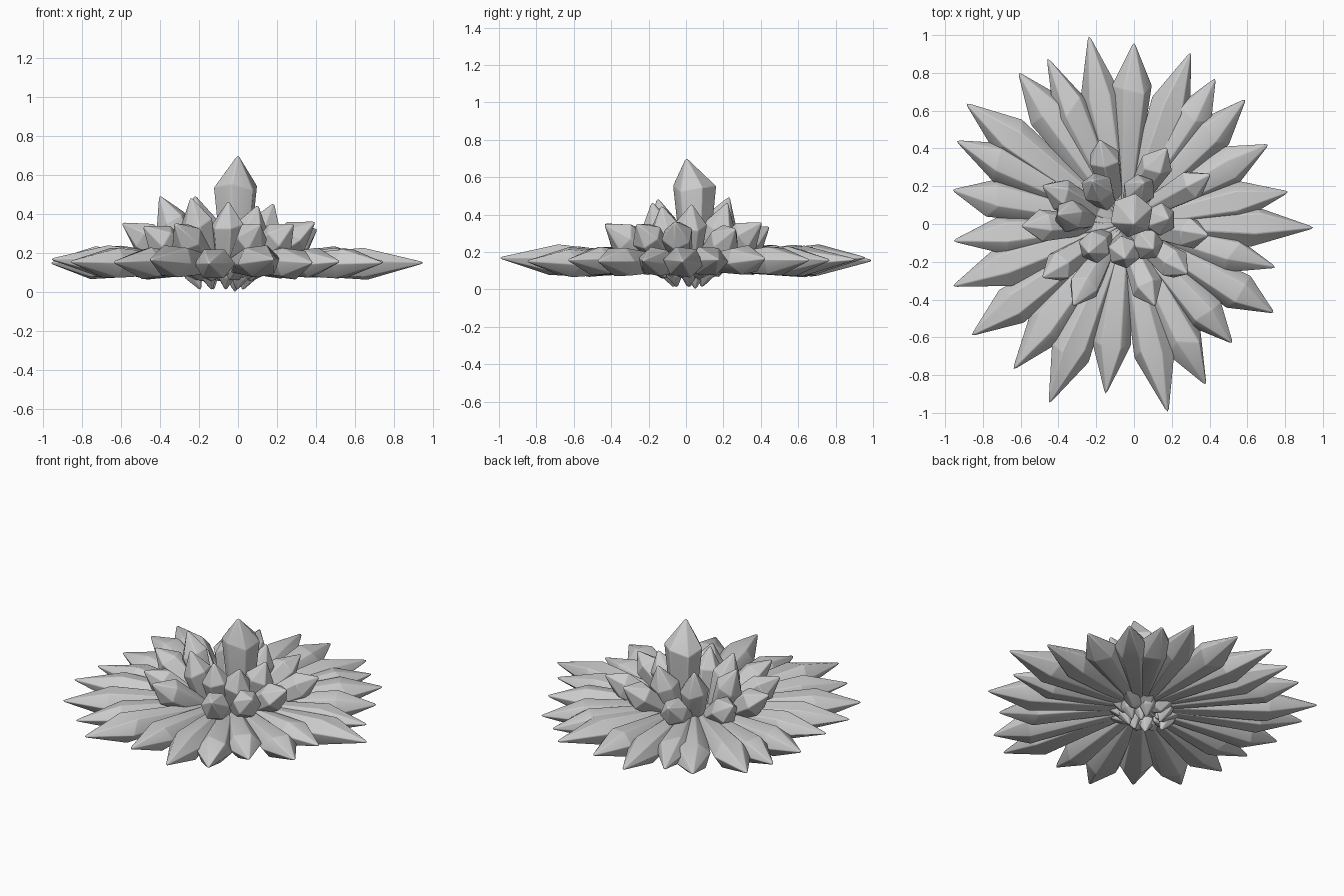
import bpy, math, random
from mathutils import Vector

if "Cube" in bpy.data.objects:
    bpy.data.objects.remove(bpy.data.objects["Cube"])

random.seed(4)


def crystal(name, base, tip, radius, shoulder, foot, foot_t=.1, lean=(0, 0, 0), roll=0.0, flat=1.0):
    """Hexagonal crystal: small pointed foot, flaring body, pointed tip."""
    base, tip = Vector(base), Vector(tip)
    axis = tip - base
    up = axis.normalized()
    side = up.cross(Vector((0, 0, 1)))
    side = side.normalized() if side.length > 0.2 else Vector((1, 0, 0))
    other = up.cross(side) * flat
    verts = [base]
    for t, r, wobble in ((foot_t, foot, 0), (shoulder, radius, 0.035)):
        for i in range(6):
            a = roll + i * math.tau / 6
            k = t + random.uniform(-wobble, wobble)
            verts.append(base + axis * k + (side * math.cos(a) + other * math.sin(a)) * r)
    # small overshoot makes up for the rounding of the tip
    verts.append(tip + up * .012 + Vector(lean))
    faces = []
    for i in range(6):
        j = (i + 1) % 6
        faces += [(0, 1 + j, 1 + i), (1 + i, 1 + j, 7 + j, 7 + i), (7 + i, 7 + j, 13)]
    mesh = bpy.data.meshes.new(name)
    mesh.from_pydata(verts, [], faces)
    obj = bpy.data.objects.new(name, mesh)
    bpy.context.collection.objects.link(obj)
    # softened facet edges
    bevel = obj.modifiers.new("soft_edges", "BEVEL")
    bevel.width = 0.005
    bevel.segments = 2
    bevel.limit_method = 'ANGLE'
    bevel.angle_limit = math.radians(20)
    bpy.context.view_layer.objects.active = obj
    obj.select_set(True)
    bpy.ops.object.shade_smooth_by_angle(angle=math.radians(35))
    obj.select_set(False)
    return obj


# flat outer ring: tips clockwise from the back
outer = [(-.24, 1.0), (0, .96), (.30, .91), (.43, .77), (.59, .66), (.71, .42),
         (.82, .17), (.955, -.02), (.75, -.23), (.74, -.47), (.52, -.63), (.38, -.85),
         (.18, -1.0), (-.15, -.90), (-.45, -.95), (-.64, -.77), (-.86, -.59), (-.96, -.33),
         (-.96, -.09), (-.96, .18), (-.94, .44), (-.89, .64), (-.61, .80), (-.46, .88)]
for n, (x, y) in enumerate(outer):
    d = Vector((x + .05, y, 0))
    start = Vector((-.05, 0, .135)) + d.normalized() * .02
    radius = .068 + .042 * d.length
    crystal(f"outer_crystal_{n + 1}", start, (x, y, random.uniform(.15, .172)),
            radius, random.uniform(.68, .75), .048, roll=random.uniform(-.25, .25), flat=.8)

# raised middle ring
middle = [(-.18, .44), (.17, .40), (.40, .26), (.39, -.06), (.28, -.26), (.11, -.43),
          (-.32, -.43), (-.48, -.28), (-.59, -.01), (-.48, .20)]
for n, (x, y) in enumerate(middle):
    start = Vector((-.07, 0, .07)) + Vector((x + .07, y, 0)) * .15
    crystal(f"middle_crystal_{n + 1}", start, (x, y, random.uniform(.32, .36)),
            .088, .76, .05, roll=random.uniform(-.5, .5))

# steep inner ring
inner = [(-.22, .23, .49), (.05, .22, .46), (.18, .03, .45), (.10, -.13, .44), (-.05, -.18, .46),
         (-.24, -.15, .48), (-.40, .05, .49)]
for n, (x, y, z) in enumerate(inner):
    start = Vector((-.07, 0, .005)) + Vector((x + .07, y, 0)) * .36
    crystal(f"inner_crystal_{n + 1}", start, (x, y, z),
            .088, .74, .05, foot_t=.17, roll=random.uniform(-.5, .5))

# tall central spire
crystal("central_spire", (-.015, .05, -.005), (-.012, .045, .695), .118, .78, .07, foot_t=.15,
        lean=(.012, -.045, 0), roll=.35)
